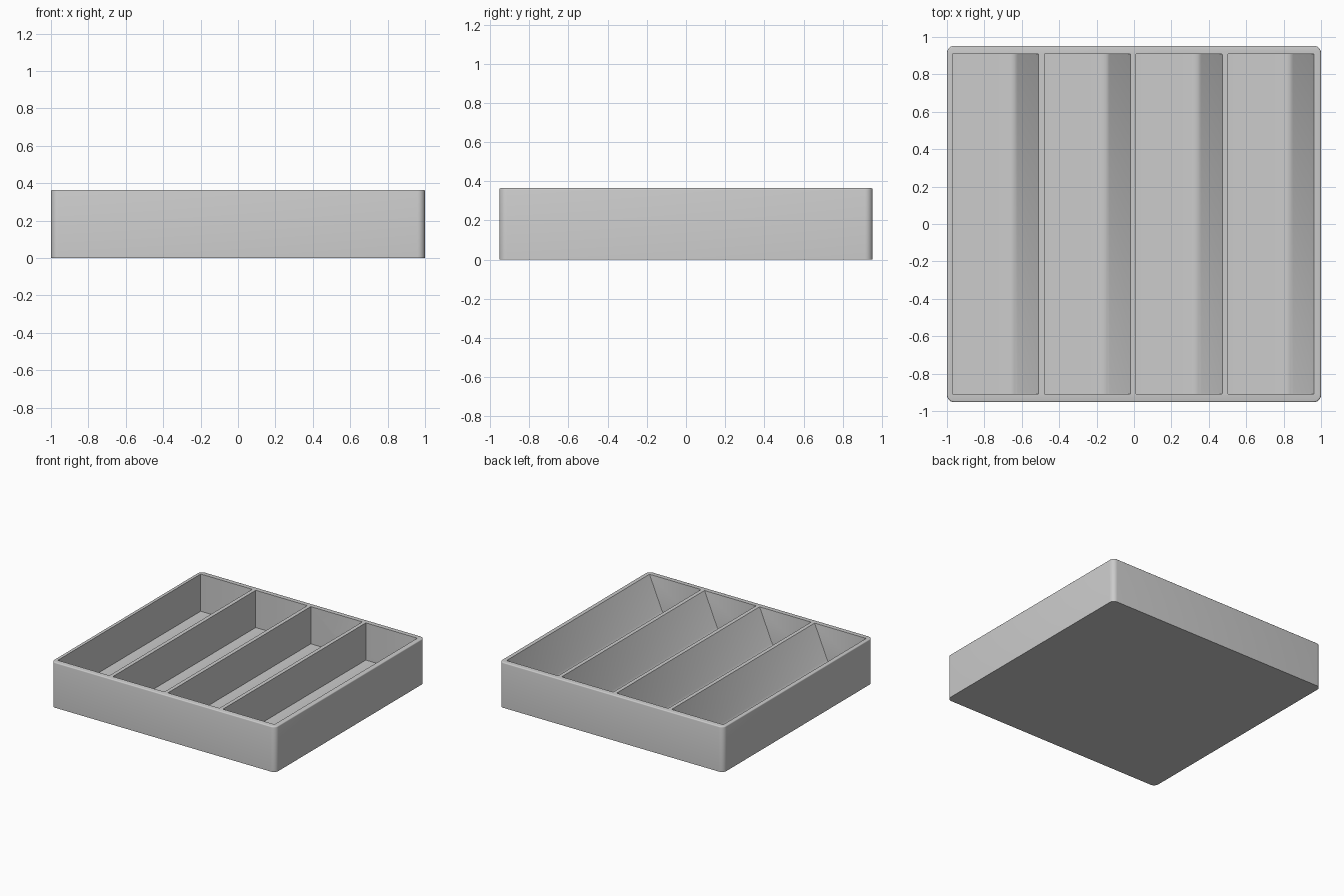
import bpy, bmesh
from mathutils import Vector

if "Cube" in bpy.data.objects:
    bpy.data.objects.remove(bpy.data.objects["Cube"])

H, FLOOR = 0.365, 0.065
PITCH, FIRST = 0.491, -0.97

grey = bpy.data.materials.new("plain grey")
grey.diffuse_color = (0.6, 0.6, 0.6, 1)
grey.use_nodes = True
grey.node_tree.nodes["Principled BSDF"].inputs["Base Color"].default_value = grey.diffuse_color


def prism(name, profile, axis):
    """Extrude a closed profile along the vector axis."""
    bm = bmesh.new()
    face = bm.faces.new([bm.verts.new(p) for p in profile])
    ext = bmesh.ops.extrude_face_region(bm, geom=[face])["geom"]
    bmesh.ops.translate(bm, vec=axis, verts=[v for v in ext if isinstance(v, bmesh.types.BMVert)])
    bmesh.ops.recalc_face_normals(bm, faces=bm.faces)
    mesh = bpy.data.meshes.new(name)
    obj = bpy.data.objects.new(name, mesh)
    bpy.context.collection.objects.link(obj)
    mesh.materials.append(grey)
    return obj, bm


def round_edges(bm, test, radius, segments):
    edges = [e for e in bm.edges if test(*(v.co for v in e.verts))]
    bmesh.ops.bevel(bm, geom=edges, offset=radius, segments=segments,
                    profile=0.5, affect='EDGES', clamp_overlap=True)


# Tray body with rounded corners and a softened rim
tray, bm = prism("tray", [(-1, -.953, 0), (1, -.953, 0), (1, .953, 0), (-1, .953, 0)], Vector((0, 0, H)))
round_edges(bm, lambda a, b: abs(a.z - b.z) > .1, .04, 6)
round_edges(bm, lambda a, b: min(a.z, b.z) > H - .001, .008, 3)
bm.to_mesh(tray.data)
bm.free()

# Four pockets, each with one upright wall and one sloping wall
for i in range(4):
    x = FIRST + i * PITCH
    top = H + .05
    slope = .127 / (H - FLOOR)
    profile = [(x, -.91, FLOOR), (x + .333, -.91, FLOOR),
               (x + .333 + slope * (top - FLOOR), -.91, top), (x, -.91, top)]
    pocket, bm = prism("pocket_cutter", profile, Vector((0, 1.82, 0)))
    # Wide fillet where the slope meets the floor, fine fillets at the ends
    round_edges(bm, lambda a, b: abs(a.y - b.y) > 1 and a.z < .1 and a.x > x + .1, .04, 5)
    round_edges(bm, lambda a, b: abs(a.y - b.y) < .01 and (a.x + b.x) / 2 > x + .34
                and min(a.z, b.z) < H, .008, 2)
    bm.to_mesh(pocket.data)
    bm.free()
    pocket.hide_render = True
    pocket.hide_set(True)
    cut = tray.modifiers.new("pocket", 'BOOLEAN')
    cut.operation, cut.solver, cut.object = 'DIFFERENCE', 'EXACT', pocket

bpy.context.view_layer.objects.active = tray
tray.select_set(True)
for m in list(tray.modifiers):
    bpy.ops.object.modifier_apply(modifier=m.name)
bpy.ops.object.shade_smooth_by_angle(angle=0.6)
